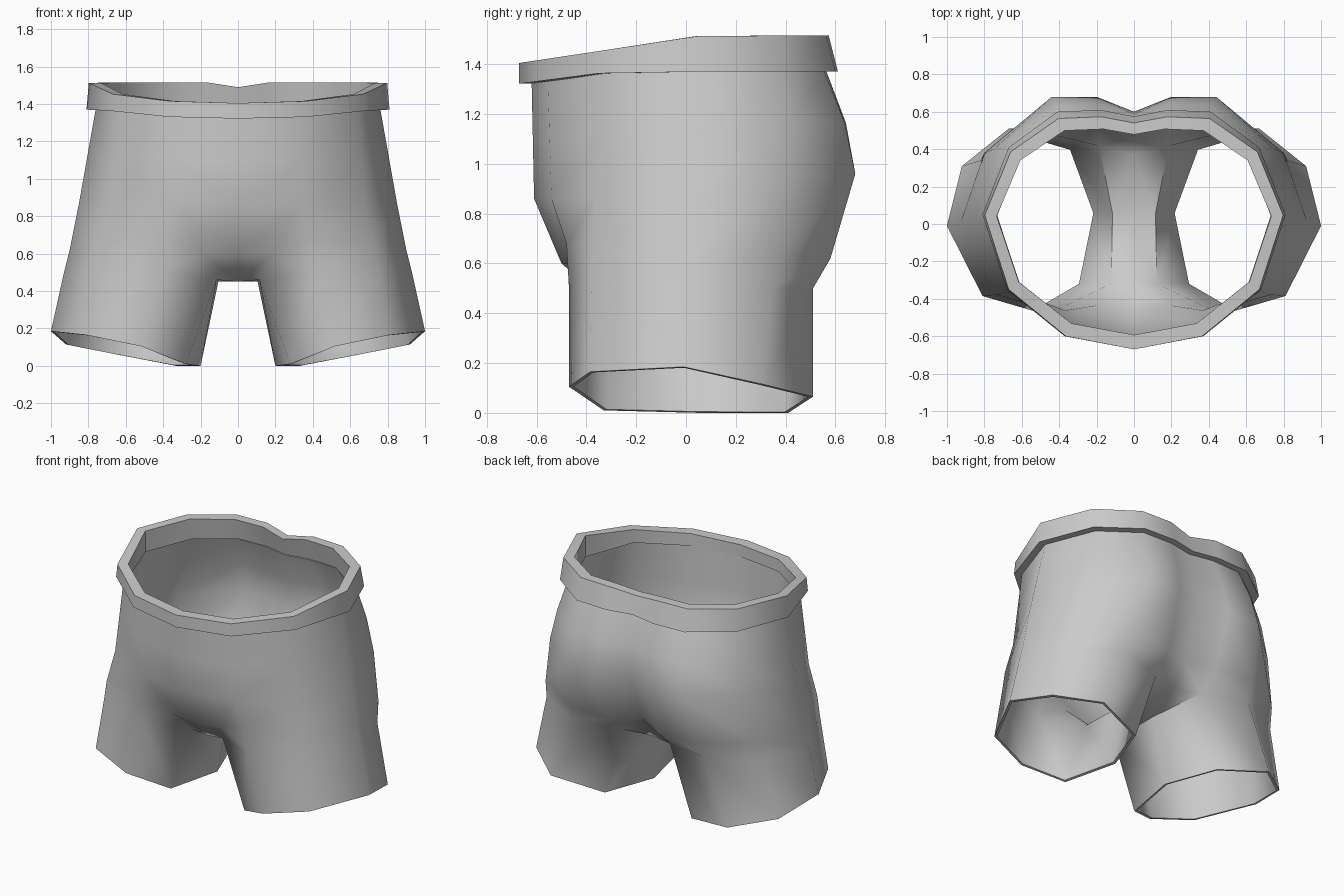
import bpy, bmesh
from mathutils import Vector

cube = bpy.data.objects.get("Cube")
if cube:
    bpy.data.objects.remove(cube, do_unlink=True)

grey = bpy.data.materials.new("plain_grey")
grey.use_nodes = True
grey.diffuse_color = (0.6, 0.6, 0.6, 1)
grey.node_tree.nodes["Principled BSDF"].inputs["Base Color"].default_value = (0.6, 0.6, 0.6, 1)


def bridge(bm, upper, lower):
    """Quads between two rows of vertices, facing outwards."""
    for i in range(len(upper) - 1):
        bm.faces.new((lower[i], lower[i + 1], upper[i + 1], upper[i]))


def finish(name, bm, thickness, angle):
    """Mirror the left half, give it thickness and smooth it."""
    mesh = bpy.data.meshes.new(name)
    bm.to_mesh(mesh)
    bm.free()
    mesh.materials.append(grey)
    obj = bpy.data.objects.new(name, mesh)
    bpy.context.collection.objects.link(obj)
    bpy.ops.object.select_all(action='DESELECT')
    obj.select_set(True)
    bpy.context.view_layer.objects.active = obj
    mirror = obj.modifiers.new("mirror", 'MIRROR')
    mirror.merge_threshold = 0.001
    if thickness:
        solid = obj.modifiers.new("cloth", 'SOLIDIFY')
        solid.thickness = thickness
        solid.offset = -1
    for mod in list(obj.modifiers):
        bpy.ops.object.modifier_apply(modifier=mod.name)
    bpy.ops.object.shade_smooth_by_angle(angle=angle)
    return obj


# Waistline of the left half, from front centre round to back centre
waist = [(0, -.67), (.37, -.6), (.68, -.35), (.81, .05),
         (.67, .41), (.41, .6), (.18, .61), (0, .575)]


def low_z(y):
    return 1.37 - 0.13 * max(0, -y - .3)


def top_z(x, y):
    dip = .025 if x == 0 and y > 0 else 0
    return min(1.515, 1.405 + .15 * (y + .67)) - dip


hem = [Vector((x, y, low_z(y))) for x, y in waist]
rim = [Vector((x * .985, y * (1 if y < 0 else .94), top_z(x, y))) for x, y in waist]
inner_rim = [Vector((p.x * .92, p.y * .885, p.z)) for p in rim]
under = [Vector((p.x * .94, p.y * .925, p.z)) for p in hem]
inner_hem = [Vector((p.x * .96, p.y * .96, p.z)) for p in under]

# Waistband
bm = bmesh.new()
rows = [[bm.verts.new(p) for p in row] for row in (inner_rim, rim, hem, inner_hem)]
for a, b in zip(rows, rows[1:] + rows[:1]):
    bridge(bm, a, b)
finish("waistband", bm, 0, 0.7)

# Body rows, front centre to back centre
hips = [Vector(p) for p in (
    (0, -.61, .86), (.35, -.54, .86), (.68, -.36, .86), (.85, 0, .87),
    (.75, .4, .95), (.44, .68, .96), (.2, .68, .96), (0, .6, .97))]
thigh = [Vector(p) for p in (
    (.37, -.48, .68), (.73, -.38, .65), (.9, 0, .62),
    (.8, .38, .63), (.48, .58, .62), (.19, .565, .6), (0, .48, .63))]
# Leg rings, from the front round the outside to the inside
leg_top = [Vector(p) for p in (
    (.4, -.47, .5), (.75, -.38, .52), (.93, 0, .5), (.82, .34, .5),
    (.5, .51, .5), (.18, .43, .48), (.105, .06, .45), (.115, -.33, .46))]
cuff = [Vector(p) for p in (
    (.52, -.47, .105), (.81, -.385, .165), (1, -.01, .185), (.92, .31, .115),
    (.67, .51, .065), (.33, .41, 0), (.2, .06, 0), (.28, -.33, .01))]
upper = []
for a, c in zip(under, hips):
    p = a.lerp(c, .5)
    p.y += .02 if p.y > .3 else 0
    upper.append(p)

# Shorts body
bm = bmesh.new()
under_v, upper_v, hips_v, thigh_v, leg_v, cuff_v = [
    [bm.verts.new(p) for p in row] for row in (under, upper, hips, thigh, leg_top, cuff)]
bridge(bm, under_v, upper_v)
bridge(bm, upper_v, hips_v)
bridge(bm, hips_v[1:], thigh_v)
bridge(bm, thigh_v[:6], leg_v[:6])
bridge(bm, leg_v + leg_v[:1], cuff_v + cuff_v[:1])

# Front panel and crotch strip
front_mid, front_side, gusset_front, gusset_mid, gusset_back = [bm.verts.new(p) for p in (
    (0, -.5, .6), (.19, -.45, .6), (0, -.33, .45), (0, .06, .45), (0, .38, .47))]
back_in, mid_in, front_in = leg_v[5:]
for face in (
        (front_mid, front_side, hips_v[1], hips_v[0]),
        (front_side, thigh_v[0], hips_v[1]),
        (front_side, front_in, leg_v[0], thigh_v[0]),
        (gusset_front, front_in, front_side, front_mid),
        (front_in, gusset_front, gusset_mid, mid_in),
        (mid_in, gusset_mid, gusset_back, back_in),
        (back_in, gusset_back, thigh_v[6], thigh_v[5])):
    bm.faces.new(face)
finish("shorts_body", bm, .018, 1.1)
